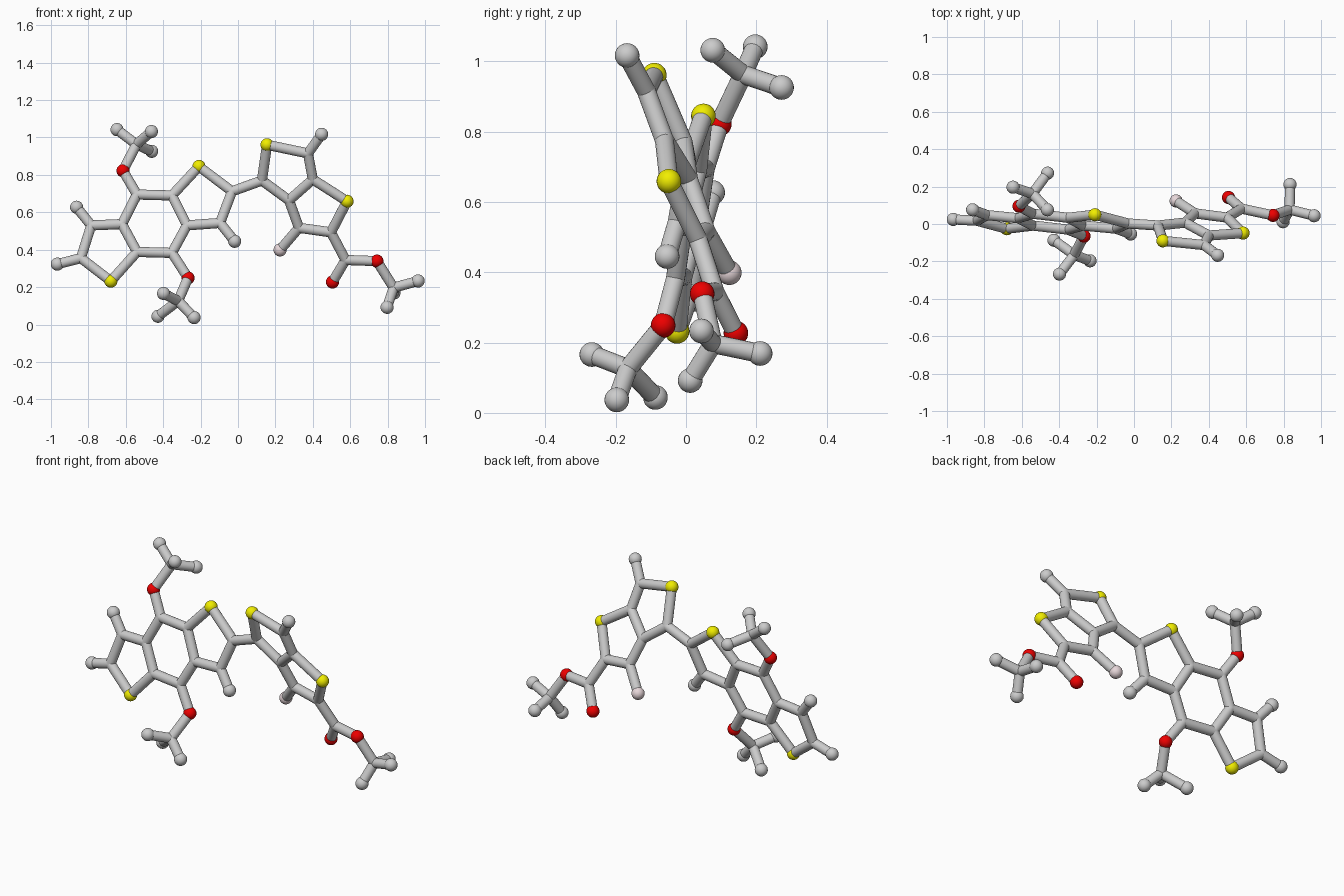
import bpy, bmesh, math
from mathutils import Vector, Matrix

if "Cube" in bpy.data.objects:
    bpy.data.objects.remove(bpy.data.objects["Cube"])

BALL, ROD = 0.035, 0.027


def material(name, rgb):
    m = bpy.data.materials.new(name)
    m.diffuse_color = (*rgb, 1)
    m.use_nodes = True
    m.node_tree.nodes["Principled BSDF"].inputs["Base Color"].default_value = m.diffuse_color
    return m


YELLOW = material("sulfur_yellow", (0.88, 0.85, 0.0))
RED = material("oxygen_red", (0.85, 0.0, 0.0))
PINK = material("fluorine_pink", (0.8, 0.68, 0.7))


def finish(bm, name, mat=None):
    me = bpy.data.meshes.new(name)
    bm.to_mesh(me)
    bm.free()
    if mat:
        me.materials.append(mat)
    ob = bpy.data.objects.new(name, me)
    bpy.context.collection.objects.link(ob)
    bpy.context.view_layer.objects.active = ob
    ob.select_set(True)
    bpy.ops.object.shade_smooth_by_angle(angle=math.radians(40))
    ob.select_set(False)


def ball(bm, p, r):
    bmesh.ops.create_uvsphere(bm, u_segments=24, v_segments=16, radius=r,
                              matrix=Matrix.Translation(p))


def rod(bm, a, b):
    d = b - a
    m = Matrix.Translation((a + b) / 2) @ d.to_track_quat('Z', 'Y').to_matrix().to_4x4()
    bmesh.ops.create_cone(bm, cap_ends=True, segments=20, radius1=ROD, radius2=ROD,
                          depth=d.length, matrix=m)


# The two flat ring systems: each lies on its own tilted plane
def left(x, z):
    return Vector((x, 0.012 - 0.109 * (x + 0.447) + 0.206 * (z - 0.537), z))


def right(x, z):
    return Vector((x, -0.0455 - 0.1875 * (x - 0.353) - 0.403 * (z - 0.758), z))


P = {
    # left three-ring core
    "c1": left(-.54, .695), "c2": left(-.353, .69), "c3": left(-.273, .53),
    "c4": left(-.353, .383), "c5": left(-.54, .388), "c6": left(-.62, .537),
    "c7": left(-.785, .53), "c8": left(-.84, .355), "s1": left(-.68, .232),
    "s2": left(-.209, .845), "c9": left(-.032, .712), "c10": left(-.096, .543),
    "e7": left(-.863, .627), "e8": left(-.966, .323), "e10": left(-.018, .445),
    # upper and lower side arms
    "o1": Vector((-.615, .095, .822)), "m1": Vector((-.543, .162, .963)),
    "m1a": Vector((-.647, .197, 1.042)), "m1b": Vector((-.462, .272, .926)),
    "m1c": Vector((-.463, .076, 1.032)),
    "o2": Vector((-.267, -.065, .249)), "m2": Vector((-.32, -.165, .126)),
    "m2a": Vector((-.428, -.087, .044)), "m2b": Vector((-.235, -.197, .037)),
    "m2c": Vector((-.398, -.268, .166)),
    # right two-ring unit
    "c11": right(.128, .77), "s3": right(.155, .961), "c12": right(.374, .915),
    "c13": right(.40, .776), "c14": right(.273, .664), "s4": right(.583, .659),
    "c15": right(.497, .493), "c16": right(.326, .517), "e12": right(.447, 1.017),
    "f": right(.225, .399),
    # tail
    "c17": Vector((.575, .082, .345)), "o3": Vector((.505, .142, .227)),
    "o4": Vector((.743, .046, .339)), "m3": Vector((.832, .077, .197)),
    "m3a": Vector((.963, .044, .233)), "m3b": Vector((.797, .012, .092)),
    "m3c": Vector((.834, .211, .169)),
}

BONDS = {
    "left_ring_bonds": "c1-c2-c3-c4-c5-c6-c1 c6-c7-c8-s1-c5 c2-s2-c9-c10-c3 c7-e7 c8-e8 c10-e10",
    "upper_arm_bonds": "c1-o1-m1-m1a m1-m1b m1-m1c",
    "lower_arm_bonds": "c4-o2-m2-m2a m2-m2b m2-m2c",
    "linking_bond": "c9-c11",
    "right_ring_bonds": "c11-s3-c12-c13-c14-c11 c13-s4-c15-c16-c14 c12-e12 c16-f",
    "tail_bonds": "c15-c17-o4-m3-m3a m3-m3b m3-m3c c17-o3",
}

# Bonds: rods with rounded joints
for name, chains in BONDS.items():
    bm = bmesh.new()
    joints = set()
    for chain in chains.split():
        ids = chain.split("-")
        joints.update(ids)
        for a, b in zip(ids, ids[1:]):
            rod(bm, P[a], P[b])
    for j in sorted(joints):
        if j[0] == "c" or j in ("m1", "m2", "m3"):
            ball(bm, P[j], ROD)
    finish(bm, name)

# Atoms: coloured balls and grey end balls
for key, p in P.items():
    kind = {"s": ("sulfur_ball", YELLOW), "o": ("oxygen_ball", RED),
            "f": ("fluorine_ball", PINK)}.get(key[0])
    if kind is None and (key[0] == "e" or len(key) == 3 and key[0] == "m"):
        kind = ("end_ball", None)
    if kind:
        bm = bmesh.new()
        ball(bm, p, BALL)
        finish(bm, kind[0] + "_" + key[1:] if key != "f" else kind[0], kind[1])
